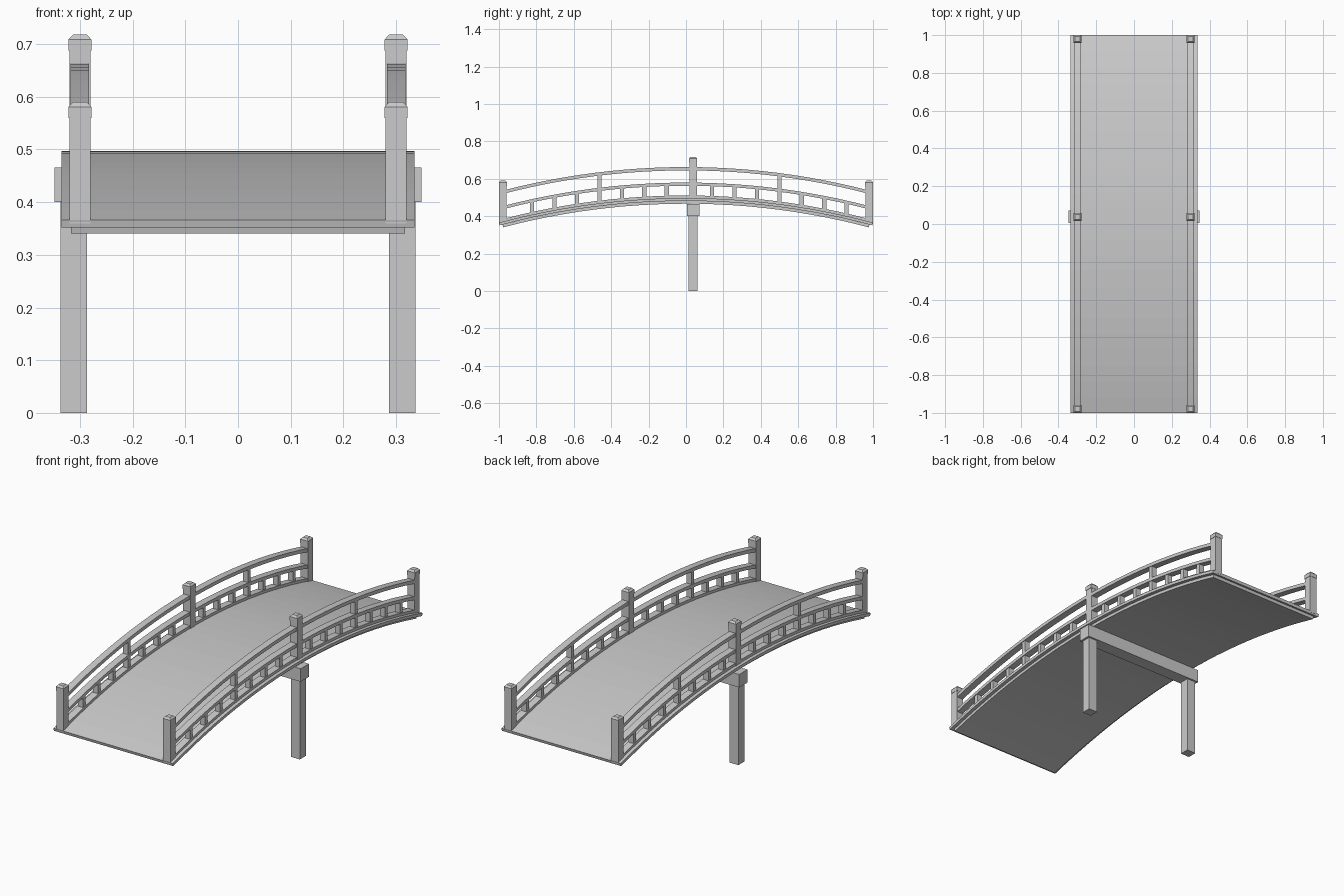
import bpy, bmesh, math

if "Cube" in bpy.data.objects:
    bpy.data.objects.remove(bpy.data.objects["Cube"])

R = 3.88          # arch radius of the deck
TOP = 0.497       # deck height at the crown
RAIL_X = 0.30
MID_Y = 0.038


def arch(y):
    return TOP - R + math.sqrt(R * R - y * y)


def finish(name, bm):
    bmesh.ops.recalc_face_normals(bm, faces=bm.faces[:])
    me = bpy.data.meshes.new(name)
    bm.to_mesh(me)
    bm.free()
    ob = bpy.data.objects.new(name, me)
    bpy.context.collection.objects.link(ob)
    return ob


def loft(name, rings):
    # skin a chain of four-cornered rings, capped at both ends
    bm = bmesh.new()
    vs = [[bm.verts.new(p) for p in r] for r in rings]
    for a, b in zip(vs, vs[1:]):
        for i in range(4):
            bm.faces.new((a[i], a[(i + 1) % 4], b[(i + 1) % 4], b[i]))
    bm.faces.new(vs[0])
    bm.faces.new(vs[-1])
    return finish(name, bm)


def strip(name, x, half, y0, y1, top, thick, radial=False, n=24):
    # arched strip; top is the offset above the deck surface
    rings = []
    for i in range(n + 1):
        y = y0 + (y1 - y0) * i / n
        z = arch(y)
        pts = []
        for o in (top, top - thick):
            if radial:
                k = o / R
                pts.append((y * (1 + k), z + k * (z - TOP + R)))
            else:
                pts.append((y, z + o))
        (ya, za), (yb, zb) = pts
        rings.append([(x - half, ya, za), (x + half, ya, za),
                      (x + half, yb, zb), (x - half, yb, zb)])
    return loft(name, rings)


def square(x, y, z, hx, hy):
    return [(x - hx, y - hy, z), (x + hx, y - hy, z),
            (x + hx, y + hy, z), (x - hx, y + hy, z)]


def box(name, x, y, z0, z1, hx, hy):
    return loft(name, [square(x, y, z0, hx, hy), square(x, y, z1, hx, hy)])


# deck planking and the narrower layer under it
strip("deck", 0, 0.335, -1, 1, 0, 0.015, True)
strip("deck_underlayer", 0, 0.317, -0.985, 0.985, -0.015, 0.015, True)

# central support
box("cross_beam", 0, MID_Y, 0.40, 0.466, 0.348, 0.033)

for side, s in (("left", -1), ("right", 1)):
    x = s * RAIL_X
    box(side + "_leg", s * 0.312, MID_Y, 0, 0.40, 0.025, 0.024)

    # arched rails
    strip(side + "_top_rail", x, 0.0175, -0.975, 0.975, 0.166, 0.018)
    strip(side + "_middle_rail", x, 0.0175, -0.975, 0.975, 0.083, 0.017)
    strip(side + "_bottom_rail", x, 0.0175, -0.975, 0.975, 0.014, 0.016)

    # main posts with chamfered caps
    for where, y, top in (("front", -0.979, 0.59), ("middle", MID_Y, 0.718),
                          ("back", 0.979, 0.59)):
        base = arch(y) - 0.012
        box(f"{side}_{where}_post", x, y, base, top - 0.03, 0.02, 0.02)
        loft(f"{side}_{where}_post_cap", [
            square(x, y, top - 0.03, 0.0215, 0.0215),
            square(x, y, top - 0.009, 0.0215, 0.0215),
            square(x, y, top, 0.013, 0.013)])

    # short balusters, with one reaching the top rail in each half
    for k in range(7):
        for half, y in (("front", -0.103 - 0.12 * k), ("back", 0.139 + 0.12 * k)):
            reach = 0.155 if k == 3 else 0.072
            box(f"{side}_{half}_baluster_{k + 1}", x, y, arch(y) + 0.004,
                arch(y) + reach, 0.014, 0.011)
